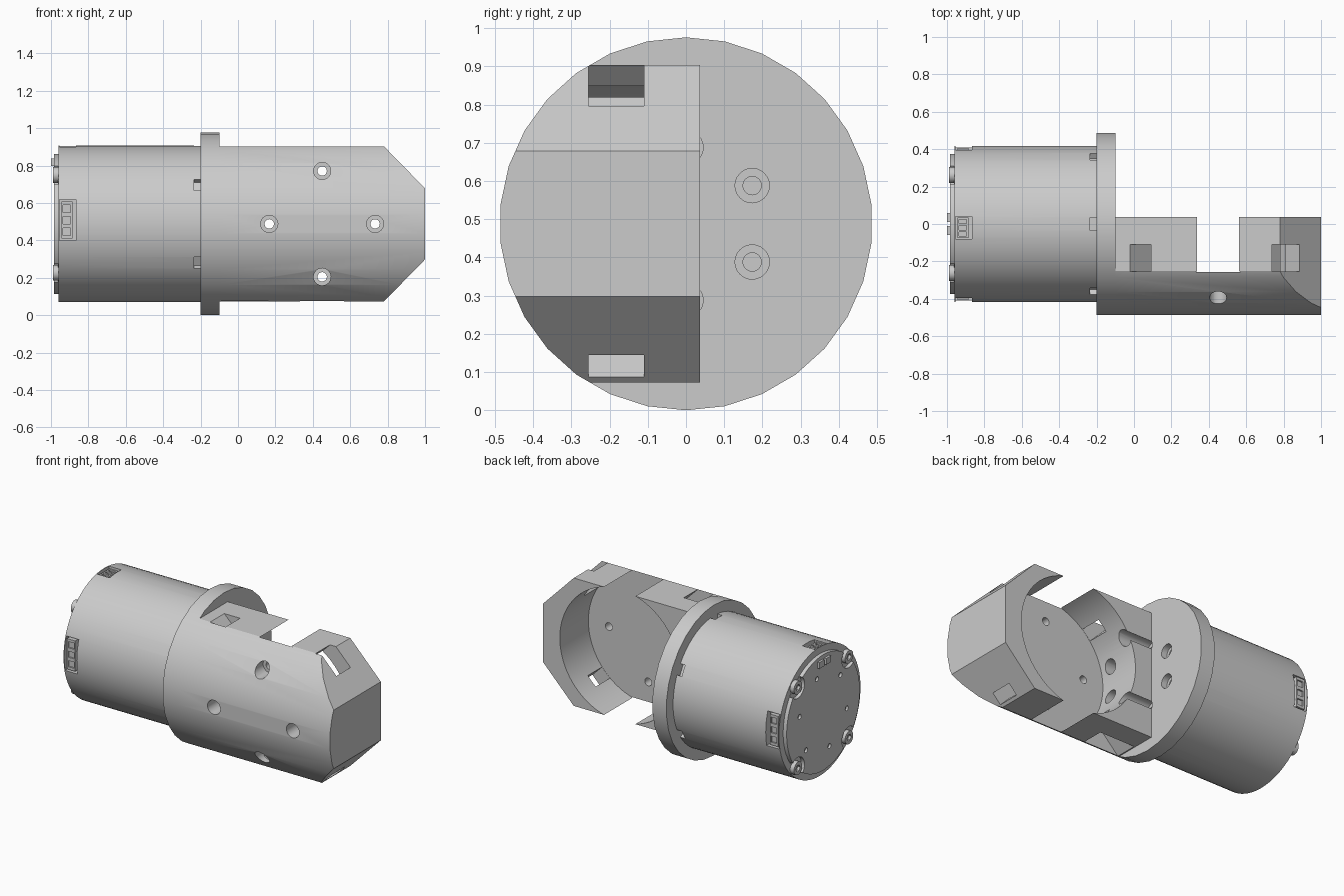
import bpy, bmesh
from math import radians, cos, sin, pi
from mathutils import Matrix, Vector

if "Cube" in bpy.data.objects:
    bpy.data.objects.remove(bpy.data.objects["Cube"], do_unlink=True)

CZ = 0.488            # height of the main axis
R = 0.488             # flange and cradle radius
WHEEL_X = 0.45        # centre of the round pocket

grey = bpy.data.materials.new("plain_grey")
grey.use_nodes = True
COLOUR = (0.6, 0.6, 0.6, 1)
grey.diffuse_color = COLOUR
grey.node_tree.nodes["Principled BSDF"].inputs["Base Color"].default_value = COLOUR


def finish(name, bm):
    bmesh.ops.recalc_face_normals(bm, faces=bm.faces)
    mesh = bpy.data.meshes.new(name)
    bm.to_mesh(mesh)
    bm.free()
    mesh.materials.append(grey)
    ob = bpy.data.objects.new(name, mesh)
    bpy.context.collection.objects.link(ob)
    return ob


def rod(name, a, b, radius, sides=32):
    """Cylinder between two points along x or y."""
    a, b = Vector(a), Vector(b)
    bm = bmesh.new()
    bmesh.ops.create_cone(bm, cap_ends=True, segments=sides, radius1=radius,
                          radius2=radius, depth=(b - a).length)
    axis = 'Y' if abs((b - a).x) > 1e-4 else 'X'
    turn = Matrix.Rotation(pi / 2, 4, axis)
    bmesh.ops.transform(bm, matrix=Matrix.Translation((a + b) / 2) @ turn, verts=bm.verts)
    return finish(name, bm)


def block(name, size, matrix):
    bm = bmesh.new()
    bmesh.ops.create_cube(bm, size=1)
    bmesh.ops.transform(bm, matrix=matrix @ Matrix.Diagonal((*size, 1)), verts=bm.verts)
    return finish(name, bm)


def prism(name, profile, y0, y1):
    """Extrude an x-z profile along y."""
    bm = bmesh.new()
    face = bm.faces.new([bm.verts.new((x, y0, z)) for x, z in profile])
    new = bmesh.ops.extrude_face_region(bm, geom=[face])["geom"]
    bmesh.ops.translate(bm, vec=(0, y1 - y0, 0),
                        verts=[v for v in new if isinstance(v, bmesh.types.BMVert)])
    return finish(name, bm)


def boolean(ob, tools, operation='DIFFERENCE'):
    for tool in tools:
        bpy.context.view_layer.objects.active = ob
        mod = ob.modifiers.new("cut", 'BOOLEAN')
        mod.operation, mod.solver, mod.object = operation, 'EXACT', tool
        bpy.ops.object.modifier_apply(modifier=mod.name)
        bpy.data.objects.remove(tool, do_unlink=True)


def around(angle, radius, x=0):
    """Frame on the main axis: local z points outward at the angle."""
    return (Matrix.Translation((x, 0, CZ)) @ Matrix.Rotation(angle - pi / 2, 4, 'X')
            @ Matrix.Translation((0, 0, radius)))


def bolt_cutters(radius, x0, x1, count=6):
    for i in range(count):
        a = radians(30 + 60 * i)
        y, z = 0.2 * cos(a), CZ + 0.2 * sin(a)
        yield rod("cutter", (x0, y, z), (x1, y, z), radius, 24)


# Flange with six counterbored bolt holes
flange = rod("flange", (-0.2, 0, CZ), (-0.1, 0, CZ), R, 30)
flange.data.transform(Matrix.Translation((0, 0, CZ)) @ Matrix.Rotation(pi / 2, 4, 'X')
                      @ Matrix.Translation((0, 0, -CZ)))
boolean(flange, bolt_cutters(0.045, -0.14, 0))
boolean(flange, bolt_cutters(0.024, -0.19, 0))

# Half-round cradle: chamfered block trimmed by the flange cylinder
cradle = rod("cradle", (-0.101, 0, CZ), (1.1, 0, CZ), R, 30)
cradle.data.transform(Matrix.Translation((0, 0, CZ)) @ Matrix.Rotation(pi / 2, 4, 'X')
                      @ Matrix.Translation((0, 0, -CZ)))
half, tip = 0.415, 0.19
outline = [(-0.1, CZ - half), (0.78, CZ - half), (1, CZ - tip),
           (1, CZ + tip), (0.78, CZ + half), (-0.1, CZ + half)]
boolean(cradle, [prism("trim", outline, -0.6, 0.037)], 'INTERSECT')

# Round pocket open to the back
boolean(cradle, [rod("pocket", (WHEEL_X, -0.256, CZ), (WHEEL_X, 0.3, CZ), 0.43, 96)])

# Diagonal strap slots through the pocket wall: one narrow, one wide
for angle, width in ((45, 0.08), (-45, 0.18)):
    m = Matrix.Translation((WHEEL_X, -0.1825, CZ)) @ Matrix.Rotation(radians(angle), 4, 'Y')
    boolean(cradle, [block("slot", (1.6, 0.145, width), m)])

# Bolt access bores and four mounting holes in the front wall
boolean(cradle, bolt_cutters(0.045, -0.2, 0.3))
for i in range(4):
    x = WHEEL_X + 0.283 * cos(i * pi / 2)
    z = CZ + 0.283 * sin(i * pi / 2)
    boolean(cradle, [rod("bore", (x, -0.6, z), (x, -0.32, z), 0.046, 24),
                     rod("hole", (x, -0.4, z), (x, -0.2, z), 0.025, 24)])

# Motor housing with notches beside the flange and ports near the end
housing = rod("motor_housing", (-0.96, 0, CZ), (-0.2, 0, CZ), 0.418, 72)
for i in range(6):
    boolean(housing, [block("notch", (0.07, 0.07, 0.07),
                            around(radians(30 + 60 * i), 0.418, -0.2))])
PORTS = ((0, 0.22, -0.02), (pi / 2, 0.12, -0.02), (pi, 0.22, 0.02))
for angle, width, shift in PORTS:
    place = around(angle, 0.418, -0.91) @ Matrix.Translation((0, shift, 0))
    boolean(housing, [block("recess", (0.09, width, 0.1), place)])

parts = [flange, cradle, housing]

# Connector blocks with small sockets in the ports
for i, (angle, width, shift) in enumerate(PORTS):
    place = around(angle, 0.385, -0.915) @ Matrix.Translation((0, shift, 0))
    plug = block(f"connector_{i + 1}", (0.06, width * 0.9, 0.04), place)
    for side in (-1, 0, 1):
        spot = place @ Matrix.Translation((0, side * width * 0.28, 0.02))
        boolean(plug, [block("socket", (0.04, width * 0.18, 0.02), spot)])
    parts.append(plug)

# End cover with scalloped corners, small holes and raised screw bosses
cover = rod("end_cover", (-0.985, 0, CZ), (-0.95, 0, CZ), 0.375, 64)
for i in range(4):
    a = radians(45 + 90 * i)
    y, z = 0.37 * cos(a), CZ + 0.37 * sin(a)
    boolean(cover, [rod("scallop", (-1.05, y, z), (-0.962, y, z), 0.07, 24)])
    boss = rod(f"screw_boss_{i + 1}", (-0.988, y, z), (-0.95, y, z), 0.042, 24)
    boolean(boss, [rod("drive", (-1.05, y, z), (-0.97, y, z), 0.022, 6)])
    parts.append(boss)
for i in range(6):
    a = radians(15 + 60 * i)
    y, z = 0.25 * cos(a), CZ + 0.25 * sin(a)
    boolean(cover, [rod("pin_hole", (-1.05, y, z), (-0.97, y, z), 0.016, 16)])
parts.append(cover)

# Two locating tabs on the end cover
for side in (-1, 1):
    parts.append(block(f"end_tab_{'left' if side > 0 else 'right'}", (0.02, 0.05, 0.04),
                       Matrix.Translation((-0.99, side * 0.035, CZ + 0.33))))

# Smooth the round faces, keep the edges sharp
bpy.ops.object.select_all(action='DESELECT')
for ob in parts:
    ob.select_set(True)
bpy.context.view_layer.objects.active = cradle
bpy.ops.object.shade_smooth_by_angle(angle=radians(25))
